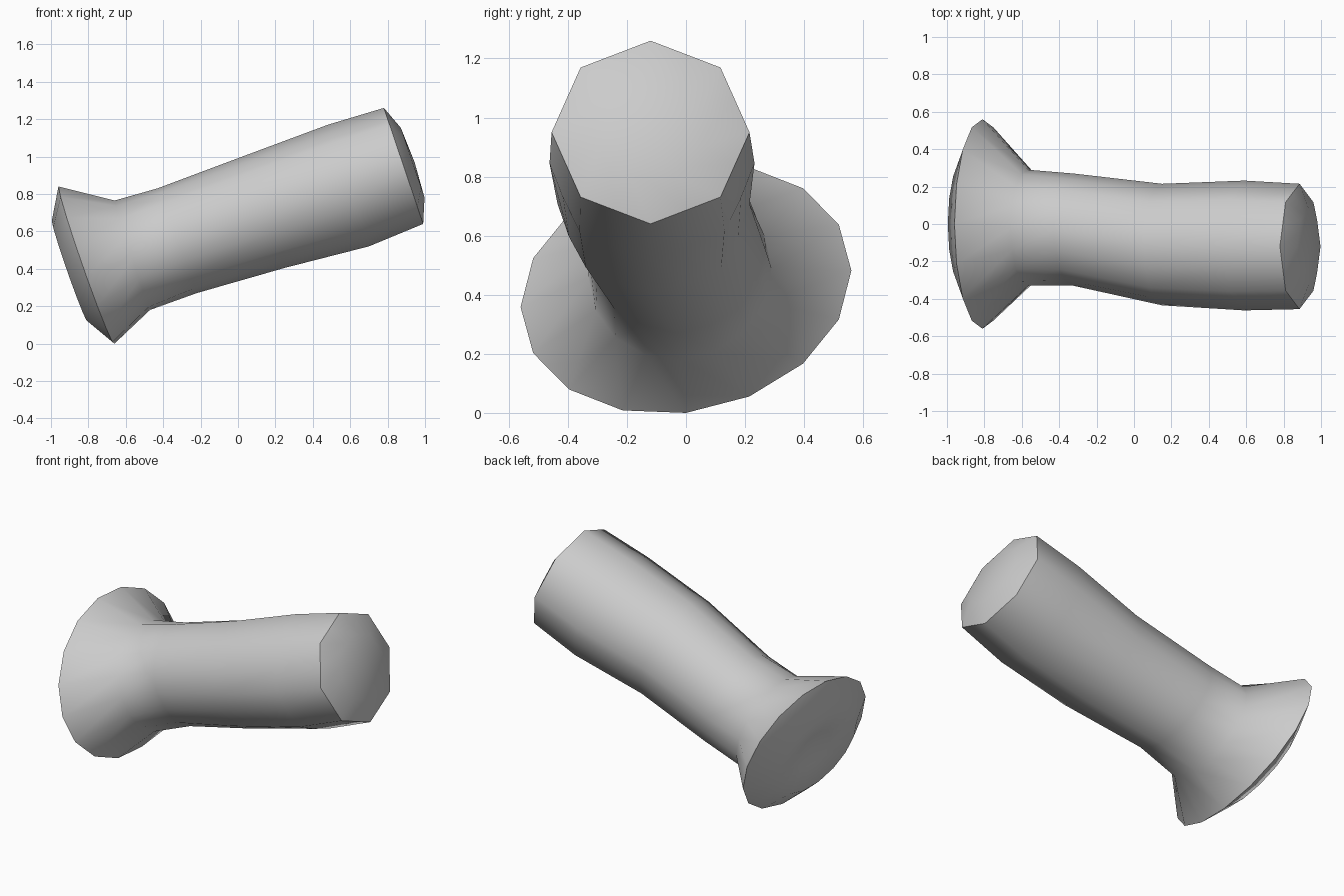
import bpy, bmesh, math
from mathutils import Vector

if "Cube" in bpy.data.objects:
    bpy.data.objects.remove(bpy.data.objects["Cube"])

SIDES = 16


def ring(bm, top, bottom, y_mid, y_half, shear=0.0, facet=0.0, scale=1.0, push=0.0):
    """One tilted elliptical section; facet=1 flattens it to an octagon, push moves it along its normal."""
    t = Vector((top[0], y_mid, top[1]))
    b = Vector((bottom[0], y_mid, bottom[1]))
    mid, up = (t + b) / 2, (t - b) / 2
    normal = Vector((up.z, 0, -up.x)).normalized()
    verts = []
    for i in range(SIDES):
        a = 2 * math.pi * i / SIDES
        r = scale * (1 - facet * (1 - math.cos(math.pi / 8)) * (i % 2))
        p = mid + up * (r * math.cos(a)) + Vector((0, y_half, 0)) * (r * math.sin(a))
        p += normal * push
        p.z += shear * (p.y - y_mid)
        verts.append(bm.verts.new(p))
    return verts


def cap(bm, verts):
    mid = sum((v.co for v in verts), Vector()) / len(verts)
    return bm.verts.new(mid)


bm = bmesh.new()
flare = ((-0.96, 0.86), (-0.66, 0.02), 0.0, 0.56, 0.11)
tip = ((0.78, 1.28), (0.99, 0.66), -0.12, 0.335, 0.0, 1.0)

rings = [
    # puffed flare face with a shallow hollow
    ring(bm, *flare, scale=0.28, push=-0.07),
    ring(bm, *flare, scale=0.64, push=-0.095),
    # flare rim and neck
    ring(bm, *flare),
    ring(bm, (-0.66, 0.785), (-0.47, 0.2), -0.02, 0.31, 0.05),
    # barrel
    ring(bm, (-0.43, 0.85), (-0.22, 0.29), -0.03, 0.3, 0, 0.3),
    ring(bm, (0.05, 1.03), (0.25, 0.425), -0.11, 0.325, 0, 0.6),
    ring(bm, (0.48, 1.19), (0.7, 0.54), -0.115, 0.347, 0, 0.8),
    # tip rim and domed end
    ring(bm, *tip),
    ring(bm, *tip, scale=0.6, push=0.052),
]
for a, b in zip(rings, rings[1:]):
    for i in range(SIDES):
        j = (i + 1) % SIDES
        bm.faces.new((a[i], a[j], b[j], b[i]))

# close both ends with fans
for end, offset in ((rings[0], Vector((0.02, 0, 0.007))), (rings[-1], Vector((0.01, 0, 0.003)))):
    c = cap(bm, end)
    c.co += offset
    for i in range(SIDES):
        bm.faces.new((end[i], end[(i + 1) % SIDES], c))

bmesh.ops.recalc_face_normals(bm, faces=bm.faces)
low = min(v.co.z for v in bm.verts)
for v in bm.verts:
    v.co.z -= low

mesh = bpy.data.meshes.new("flared_tube")
bm.to_mesh(mesh)
bm.free()
obj = bpy.data.objects.new("flared_tube", mesh)
bpy.context.collection.objects.link(obj)

# soft shading with crisp rims
bpy.context.view_layer.objects.active = obj
obj.select_set(True)
bpy.ops.object.shade_smooth_by_angle(angle=math.radians(50))
